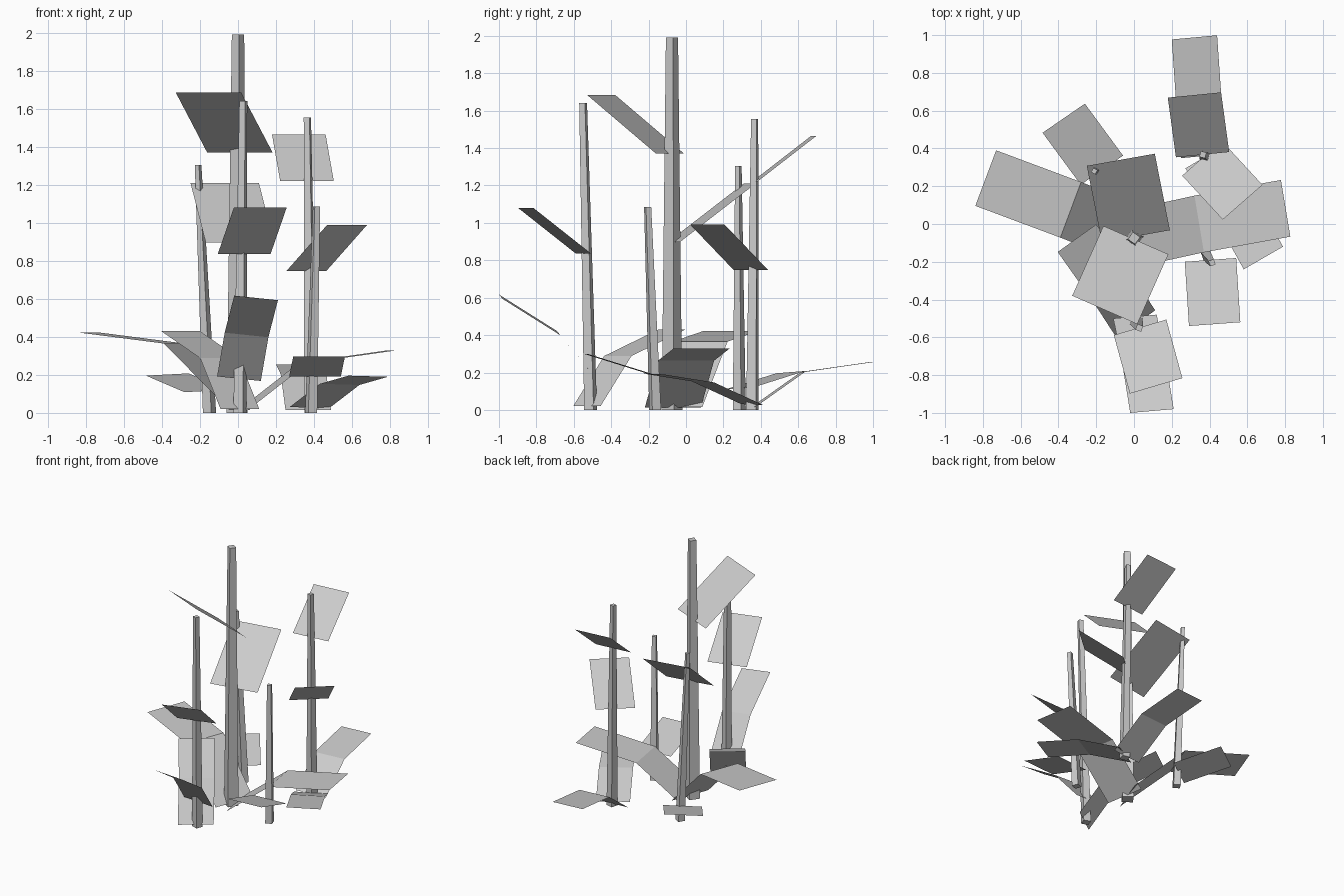
import bpy
from math import cos, sin, pi, radians
from mathutils import Vector


def add_mesh(name, verts, faces):
    mesh = bpy.data.meshes.new(name)
    mesh.from_pydata(verts, [], faces)
    mesh.update()
    ob = bpy.data.objects.new(name, mesh)
    bpy.context.collection.objects.link(ob)
    return ob


def stem(name, base, top, r0, r1, turn):
    """Tapered four-sided stalk between two points."""
    verts = []
    for c, r in ((base, r0), (top, r1)):
        for i in range(4):
            a = radians(turn) + i * pi / 2
            verts.append((c[0] + r * cos(a), c[1] + r * sin(a), c[2]))
    faces = [(i, (i + 1) % 4, 4 + (i + 1) % 4, 4 + i) for i in range(4)]
    add_mesh(name, verts, faces + [(3, 2, 1, 0), (4, 5, 6, 7)])


def leaf(name, half, *spine):
    """Flat card swept along its spine; half = vector from spine to one edge."""
    h = Vector(half)
    verts = []
    for p in spine:
        verts += [Vector(p) + h, Vector(p) - h]
    faces = [(2 * i, 2 * i + 1, 2 * i + 3, 2 * i + 2) for i in range(len(spine) - 1)]
    add_mesh(name, verts, faces)


# Stalks
stem("main_stem", (-0.005, -0.075, 0), (0.0, -0.075, 1.99), 0.056, 0.033, 10)
stem("front_stem", (0.01, -0.51, 0), (0.028, -0.55, 1.64), 0.038, 0.023, 25)
stem("back_right_stem", (0.383, 0.355, 0), (0.365, 0.367, 1.555), 0.039, 0.022, 30)
stem("back_left_stem", (-0.15, 0.285, 0), (-0.21, 0.28, 1.305), 0.036, 0.018, 15)
stem("right_stem", (0.385, -0.165, 0), (0.413, -0.205, 1.085), 0.035, 0.021, 65)

# Upper single-panel leaves
leaf("main_leaf_front", (0.172, -0.075, 0), (-0.155, -0.455, 1.685), (0.01, -0.085, 1.37))
leaf("main_leaf_back", (0.18, 0.032, 0), (-0.07, 0.34, 1.21), (0.01, -0.065, 0.897))
leaf("back_right_leaf_high", (0.141, 0.014, 0), (0.32, 0.683, 1.465), (0.363, 0.367, 1.22))
leaf("back_right_leaf_low", (0.105, 0.092, 0), (0.575, 0.115, 0.99), (0.36, 0.348, 0.747))
leaf("front_stem_leaf", (0.139, 0.041, 0), (0.117, -0.857, 1.08), (0.032, -0.547, 0.835))
leaf("right_stem_leaf", (0.136, 0.01, 0), (0.427, -0.53, 0.298), (0.405, -0.19, 0.192))
leaf("back_left_leaf", (0.112, 0.077, 0.006), (-0.372, 0.56, 0.202), (-0.17, 0.285, 0.115))

# Lower bent leaves: tip, crease, foot
leaf("base_leaf_front", (0.115, 0.01, -0.012),
     (0.095, -0.99, 0.605), (0.045, -0.68, 0.41), (0.005, -0.49, 0.18))
leaf("base_leaf_left", (0.055, 0.147, 0),
     (-0.785, 0.243, 0.423), (-0.335, 0.075, 0.365), (0.01, -0.06, 0.015))
leaf("base_leaf_front_left", (0.102, 0.073, 0),
     (-0.302, -0.075, 0.43), (-0.097, -0.365, 0.288), (0.01, -0.53, 0.02))
leaf("base_leaf_right", (0.025, -0.15, 0),
     (0.803, 0.083, 0.328), (0.345, 0.0, 0.263), (0.025, -0.07, 0.013))
leaf("base_leaf_back", (0.12, 0.011, 0),
     (0.32, 0.988, 0.255), (0.345, 0.625, 0.203), (0.37, 0.36, 0.015))
leaf("base_leaf_back_right", (0.104, 0.06, -0.003),
     (0.685, -0.18, 0.193), (0.535, 0.09, 0.15), (0.376, 0.355, 0.028))
